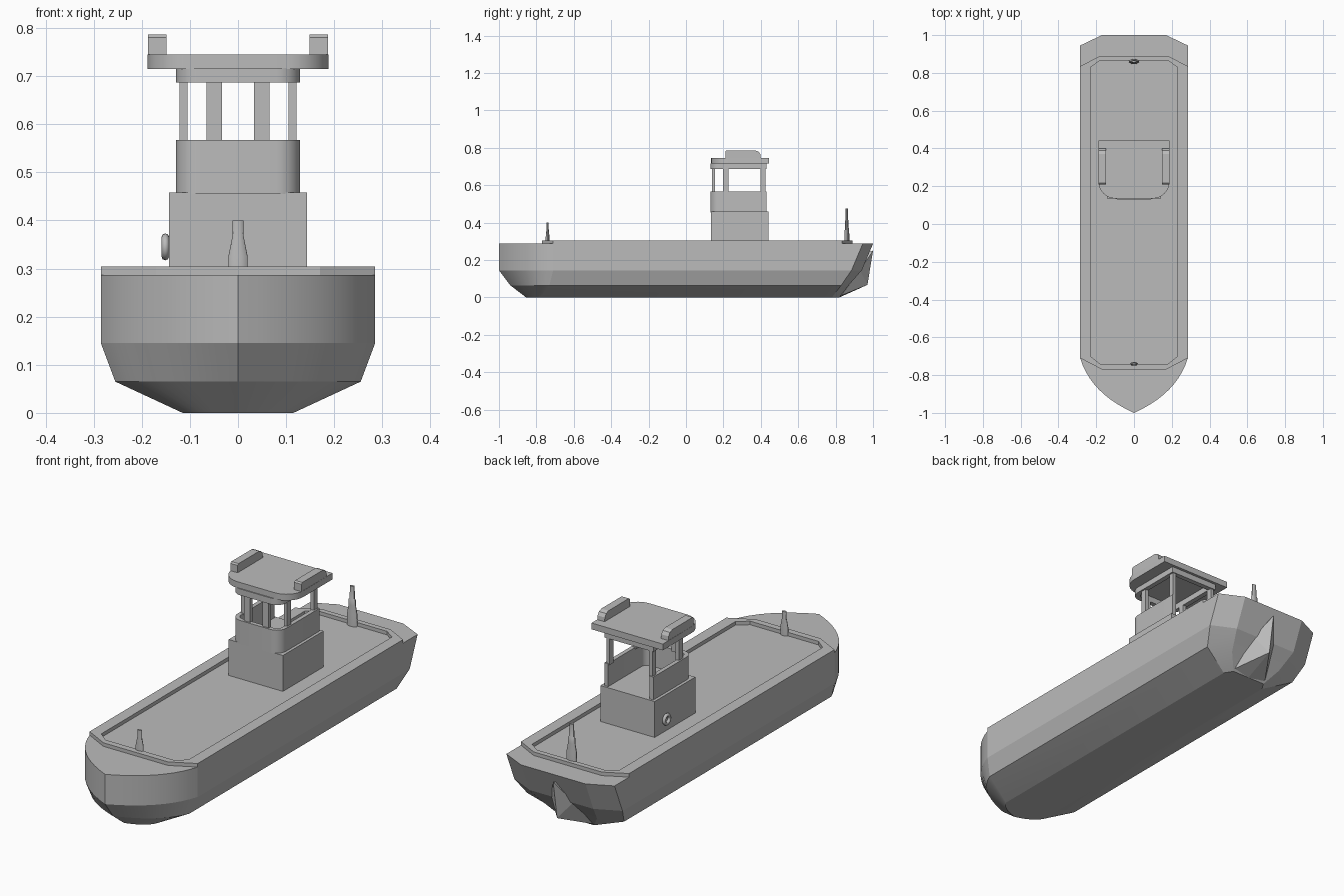
import bpy, bmesh, math
from mathutils import Vector, Matrix

cube = bpy.data.objects.get("Cube")
if cube:
    bpy.data.objects.remove(cube, do_unlink=True)

grey = bpy.data.materials.new("plain grey")
grey.use_nodes = True
grey.diffuse_color = (0.5, 0.5, 0.5, 1)
grey.node_tree.nodes["Principled BSDF"].inputs["Base Color"].default_value = grey.diffuse_color


def finish(name, bm, smooth=0):
    bmesh.ops.recalc_face_normals(bm, faces=bm.faces)
    mesh = bpy.data.meshes.new(name)
    bm.to_mesh(mesh)
    bm.free()
    mesh.materials.append(grey)
    obj = bpy.data.objects.new(name, mesh)
    bpy.context.collection.objects.link(obj)
    if smooth:
        bpy.ops.object.select_all(action='DESELECT')
        obj.select_set(True)
        bpy.context.view_layer.objects.active = obj
        bpy.ops.object.shade_smooth_by_angle(angle=math.radians(smooth))
    return obj


def bridge(bm, a, b):
    n = len(a)
    for i in range(n):
        bm.faces.new((a[i], a[(i + 1) % n], b[(i + 1) % n], b[i]))


def loft(name, loops, smooth=0):
    """Closed skin over loops with equal point counts, capped at both ends."""
    bm = bmesh.new()
    rings = [[bm.verts.new(p) for p in loop] for loop in loops]
    for a, b in zip(rings, rings[1:]):
        bridge(bm, a, b)
    bm.faces.new(rings[0])
    bm.faces.new(rings[-1])
    return finish(name, bm, smooth)


def prism(name, outline, z0, z1, smooth=0):
    return loft(name, [[(x, y, z) for x, y in outline] for z in (z0, z1)], smooth)


def band(name, outer, inner, z0, z1, smooth=0):
    bm = bmesh.new()
    rings = [[bm.verts.new((x, y, z)) for x, y in o]
             for o, z in ((outer, z0), (outer, z1), (inner, z1), (inner, z0))]
    for i in range(4):
        bridge(bm, rings[i], rings[(i + 1) % 4])
    return finish(name, bm, smooth)


def box(name, x, y, z0, z1, sx, sy):
    outline = [(x + i * sx / 2, y + j * sy / 2) for i, j in ((-1, -1), (1, -1), (1, 1), (-1, 1))]
    return prism(name, outline, z0, z1)


def both_sides(half):
    """Mirror a half outline (running bow to stern) across the centre line."""
    return half + [(-p[0], *p[1:]) for p in reversed(half) if p[0] > 1e-6]


def round_front(w, front, back, r):
    """Plan outline with two rounded front corners."""
    half = [(w - r + r * math.sin(t), front + r - r * math.cos(t))
            for t in [math.pi / 2 * i / 8 for i in range(9)]]
    return both_sides(half + [(w, back)])


# Hull: one loop per chine, pointed bow and chamfered raked stern
def hull_loop(z, w, tip, shoulder, corner, inner_w, inner_y):
    half = []
    for i in range(11):
        t = i / 10
        x = 2 * t * (1 - t) * 0.8 * w + t * t * w
        y = tip + (shoulder - tip) * (2 * t * (1 - t) * 0.35 + t * t)
        half.append((x, y, z))
    return both_sides(half + [(w, corner, z), (inner_w, inner_y, z)])


loft("hull", [
    hull_loop(0, 0.115, -0.855, -0.78, 0.78, 0.09, 0.82),
    hull_loop(0.065, 0.255, -0.94, -0.73, 0.83, 0.14, 0.87),
    hull_loop(0.145, 0.285, -1, -0.71, 0.885, 0.17, 0.94),
    hull_loop(0.287, 0.285, -1, -0.71, 0.945, 0.17, 1)], smooth=15)

# Wedge-shaped skeg under the stern
bm = bmesh.new()
for p in both_sides([(0, 1, 0.25), (0, 0.97, 0.067), (0, 0.82, 0), (0, 0.8, 0.2),
                     (0.06, 0.93, 0.145), (0.09, 0.83, 0.01)]):
    bm.verts.new(p)
bmesh.ops.convex_hull(bm, input=bm.verts)
finish("skeg", bm)

# Raised deck rim
band("deck_rim",
     both_sides([(0.17, -0.77), (0.285, -0.71), (0.285, 0.835), (0.18, 0.89)]),
     both_sides([(0.18, -0.74), (0.23, -0.7), (0.23, 0.83), (0.18, 0.865)]),
     0.28, 0.304)

# Cabin base and open-backed wheelhouse wall
box("cabin_base", 0, 0.287, 0.28, 0.458, 0.286, 0.306)
wall = 0.02
outer = round_front(0.129, 0.13, 0.43, 0.05)
inner = round_front(0.129 - wall, 0.13 + wall, 0.43, 0.05 - wall)
# start both outlines at the open back so the wall is a U
mid = len(outer) // 2
u_shape = outer[mid:] + outer[:mid] + list(reversed(inner[mid:] + inner[:mid]))
prism("wheelhouse_wall", u_shape, 0.455, 0.567, smooth=30)

# Window posts, header beam and roof
for side, s in (("left", 1), ("right", -1)):
    box("front_post_" + side, s * 0.049, 0.147, 0.56, 0.69, 0.032, 0.018)
    box("side_post_" + side, s * 0.113, 0.212, 0.56, 0.69, 0.017, 0.03)
    box("rear_post_" + side, s * 0.113, 0.412, 0.56, 0.69, 0.017, 0.028)
    # Roof lockers, rounded at the back
    side_profile = [(0.21, 0.744), (0.21, 0.78), (0.217, 0.786), (0.37, 0.786),
                    (0.388, 0.779), (0.398, 0.764), (0.4, 0.744)]
    loft("roof_locker_" + side,
         [[(s * x, y, z) for y, z in side_profile] for x in (0.149, 0.187)])
band("header_beam", outer, round_front(0.105, 0.154, 0.406, 0.026), 0.687, 0.717, smooth=30)
prism("roof", round_front(0.188, 0.135, 0.443, 0.09), 0.715, 0.745, smooth=30)


# Oval masts at bow and stern
def mast(name, y, profile):
    loops = [[(r * math.cos(a), y + r * 0.5 * math.sin(a), z)
              for a in [math.tau * i / 16 for i in range(16)]] for r, z in profile]
    loft(name, loops, smooth=30)


mast("bow_mast", -0.74, [(0.02, 0.28), (0.02, 0.325), (0.012, 0.365), (0.011, 0.4)])
mast("stern_mast", 0.86, [(0.027, 0.28), (0.026, 0.34), (0.018, 0.385), (0.018, 0.41),
                          (0.013, 0.415), (0.012, 0.475)])

# Life ring on the cabin side
bm = bmesh.new()
centre = Vector((-0.151, 0.36, 0.345))
rings = []
for i in range(24):
    a = math.tau * i / 24
    ring = []
    for j in range(8):
        b = math.tau * j / 8
        r = 0.02 + 0.008 * math.cos(b)
        ring.append(bm.verts.new(centre + Vector((0.008 * math.sin(b), r * math.cos(a), r * math.sin(a)))))
    rings.append(ring)
for i in range(24):
    bridge(bm, rings[i], rings[(i + 1) % 24])
finish("life_ring", bm, smooth=60)
